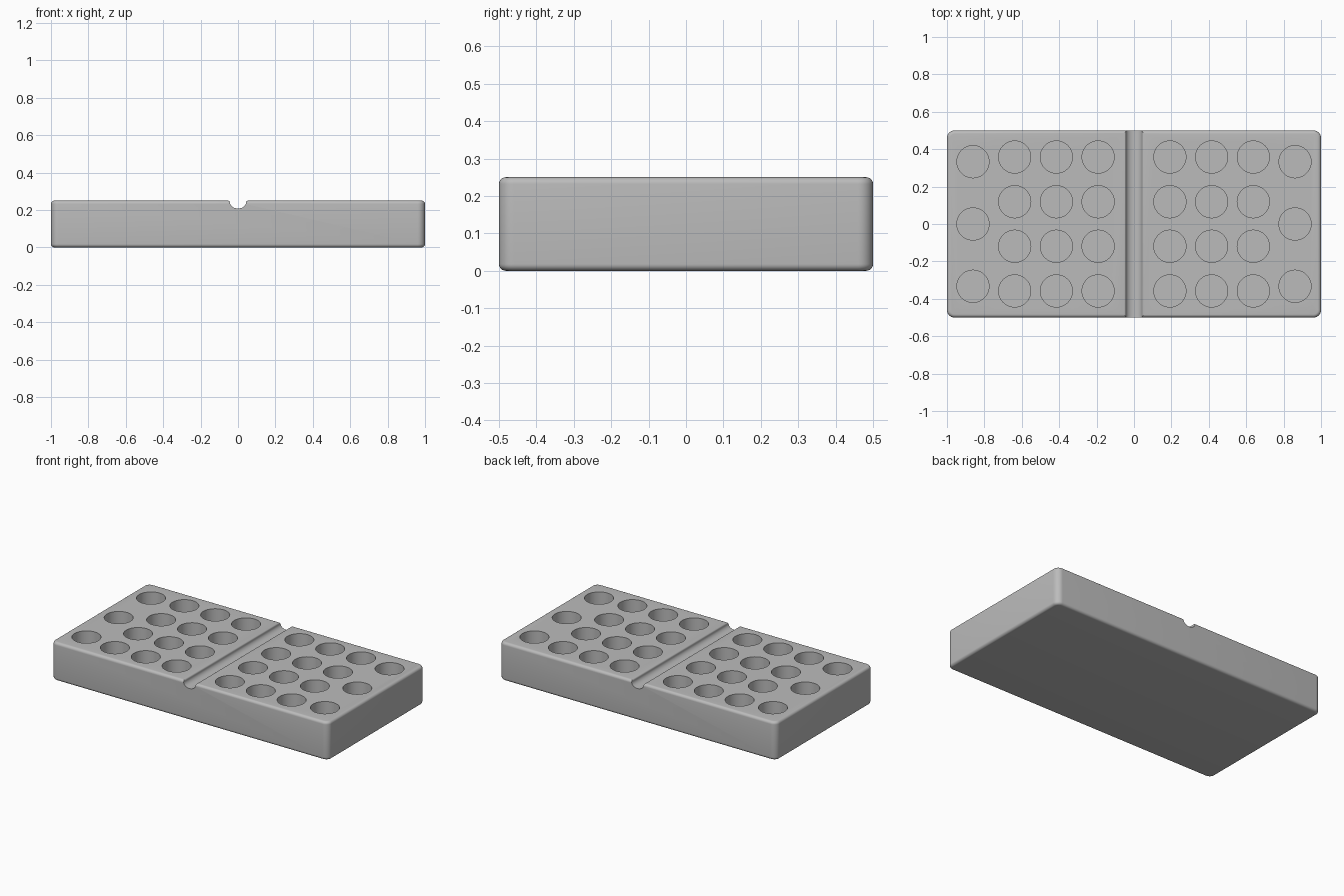
import bpy, bmesh, math
from mathutils import Matrix

if "Cube" in bpy.data.objects:
    bpy.data.objects.remove(bpy.data.objects["Cube"], do_unlink=True)

LENGTH, WIDTH, HEIGHT = 2.0, 1.0, 0.25
HOLE_RADIUS, HOLE_DEPTH = 0.086, 0.17

grey = bpy.data.materials.new("plain grey")
grey.use_nodes = True
colour = (0.5, 0.5, 0.5, 1)
grey.diffuse_color = colour
grey.node_tree.nodes["Principled BSDF"].inputs["Base Color"].default_value = colour


def make_object(name, bm):
    bmesh.ops.recalc_face_normals(bm, faces=bm.faces[:])
    mesh = bpy.data.meshes.new(name)
    bm.to_mesh(mesh)
    bm.free()
    mesh.materials.append(grey)
    obj = bpy.data.objects.new(name, mesh)
    bpy.context.collection.objects.link(obj)
    return obj


# Block with rounded upright corners, then softened top and bottom rims
bm = bmesh.new()
bmesh.ops.create_cube(bm, size=1, matrix=Matrix.Translation((0, 0, HEIGHT / 2))
                      @ Matrix.Diagonal((LENGTH, WIDTH, HEIGHT, 1)))
upright = [e for e in bm.edges if abs(e.verts[0].co.z - e.verts[1].co.z) > 0.1]
bmesh.ops.bevel(bm, geom=upright, offset=0.04, segments=8, profile=0.5, affect='EDGES')
rims = [e for e in bm.edges if abs(e.verts[0].co.z - e.verts[1].co.z) < 0.001]
bmesh.ops.bevel(bm, geom=rims, offset=0.018, segments=6, profile=0.5, affect='EDGES')
block = make_object("storage_block", bm)

# Round pockets: three columns of four and one outer column of three per half
bm = bmesh.new()
centres = [(x, y) for x in (0.192, 0.415, 0.638) for y in (-0.358, -0.119, 0.119, 0.358)]
centres += [(0.861, y) for y in (-0.333, 0, 0.333)]
for side in (-1, 1):
    for x, y in centres:
        bmesh.ops.create_cone(bm, cap_ends=True, segments=48, radius1=HOLE_RADIUS,
                              radius2=HOLE_RADIUS, depth=HOLE_DEPTH + 0.1,
                              matrix=Matrix.Translation((side * x, y, HEIGHT - HOLE_DEPTH / 2 + 0.05)))
pockets = make_object("pocket_cutter", bm)

# Half-round groove across the middle with rounded lips
bm = bmesh.new()
radius, lip = 0.043, 0.01
profile = [(-radius - lip, HEIGHT + 0.1)]
for i in range(7):
    a = math.pi / 2 * (1 - i / 6)
    profile.append((-radius - lip + lip * math.cos(a), HEIGHT - lip + lip * math.sin(a)))
arc_depth = 0.032
for i in range(1, 24):
    a = math.pi * (1 + i / 24)
    profile.append((radius * math.cos(a), HEIGHT - lip + arc_depth * math.sin(a)))
profile += [(-x, z) for x, z in reversed(profile[:8])]
face = bm.faces.new([bm.verts.new((x, -WIDTH, z)) for x, z in profile])
extruded = bmesh.ops.extrude_face_region(bm, geom=[face])["geom"]
bmesh.ops.translate(bm, vec=(0, 2 * WIDTH, 0),
                    verts=[v for v in extruded if isinstance(v, bmesh.types.BMVert)])
groove = make_object("groove_cutter", bm)

# Cut the block, bake the result and drop the cutters
bpy.ops.object.select_all(action='DESELECT')
bpy.context.view_layer.objects.active = block
block.select_set(True)
for cutter in (pockets, groove):
    cutter.hide_render = True
    cut = block.modifiers.new(cutter.name, 'BOOLEAN')
    cut.operation, cut.solver, cut.object = 'DIFFERENCE', 'EXACT', cutter
    bpy.ops.object.modifier_apply(modifier=cut.name)
    bpy.data.objects.remove(cutter, do_unlink=True)
bpy.ops.object.shade_smooth_by_angle(angle=math.radians(30))
